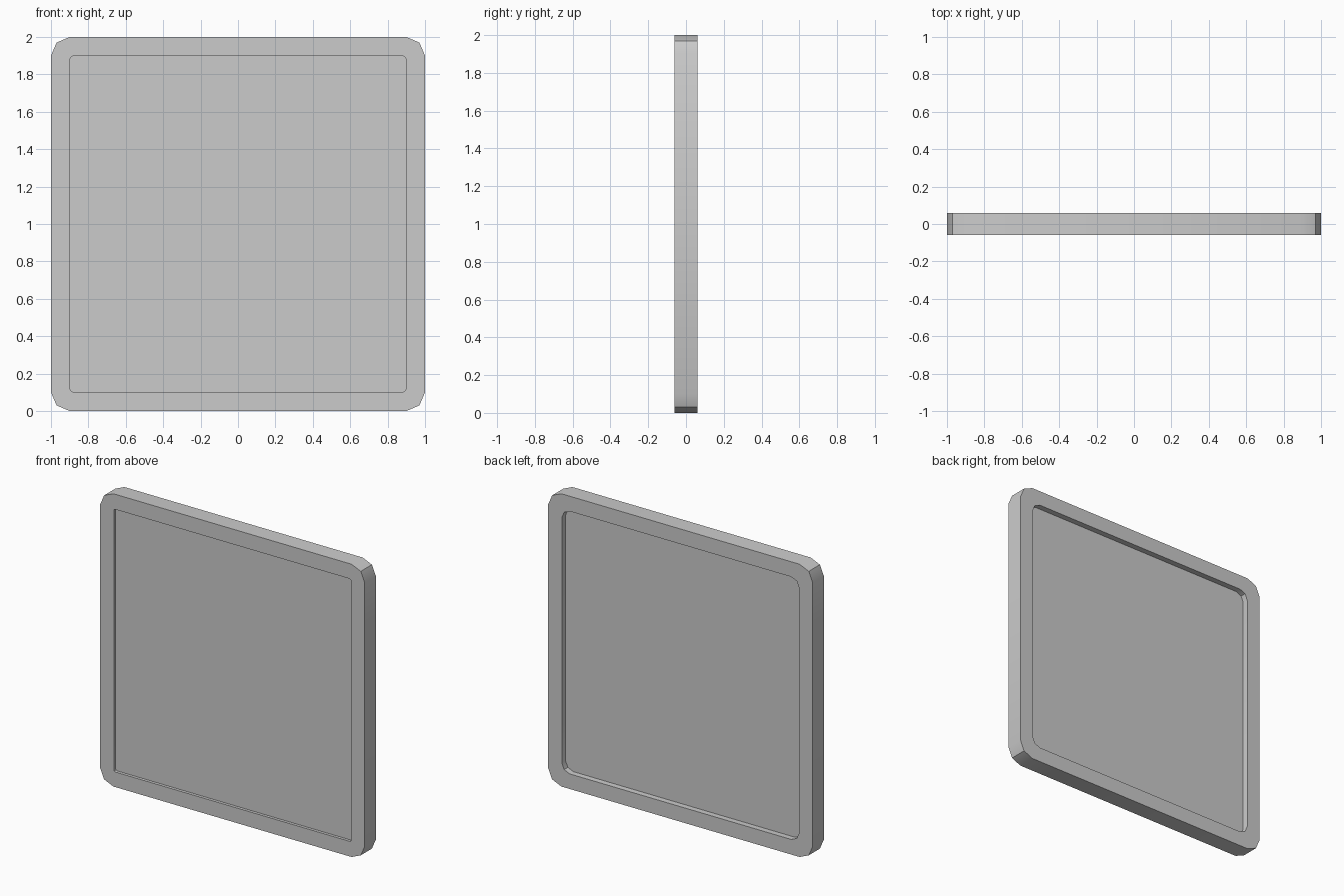
import bpy, bmesh

if "Cube" in bpy.data.objects:
    bpy.data.objects.remove(bpy.data.objects["Cube"])


def rounded_square(bm, half, r, y):
    """Loop of 12 verts: a square with three-point rounded corners."""
    k = 0.3 * r
    corner = [(half, half - r), (half - k, half - k), (half - r, half)]
    pts = []
    for _ in range(4):
        pts += corner
        corner = [(-z, x) for x, z in corner]
    return [bm.verts.new((x, y, z + 1)) for x, z in pts]


bm = bmesh.new()

# (half width, corner radius, y) from front panel, round the frame, to back panel
profile = [
    (0.897, 0.012, -0.04),
    (0.897, 0.012, -0.06),
    (1.0, 0.10, -0.06),
    (1.0, 0.10, 0.06),
    (0.897, 0.06, 0.06),
    (0.897, 0.06, 0.02),
]
loops = [rounded_square(bm, *p) for p in profile]
for a, b in zip(loops, loops[1:]):
    for i in range(12):
        j = (i + 1) % 12
        bm.faces.new((a[i], a[j], b[j], b[i]))

# Recessed panel faces, front and back
bm.faces.new(loops[0])
bm.faces.new(loops[-1])
bmesh.ops.recalc_face_normals(bm, faces=bm.faces)

mesh = bpy.data.meshes.new("framed_panel")
bm.to_mesh(mesh)
bm.free()
panel = bpy.data.objects.new("framed_panel", mesh)
bpy.context.collection.objects.link(panel)

# Smooth the shallow corner bends, keep the frame edges crisp
bpy.context.view_layer.objects.active = panel
panel.select_set(True)
bpy.ops.object.shade_smooth_by_angle(angle=0.5236)
